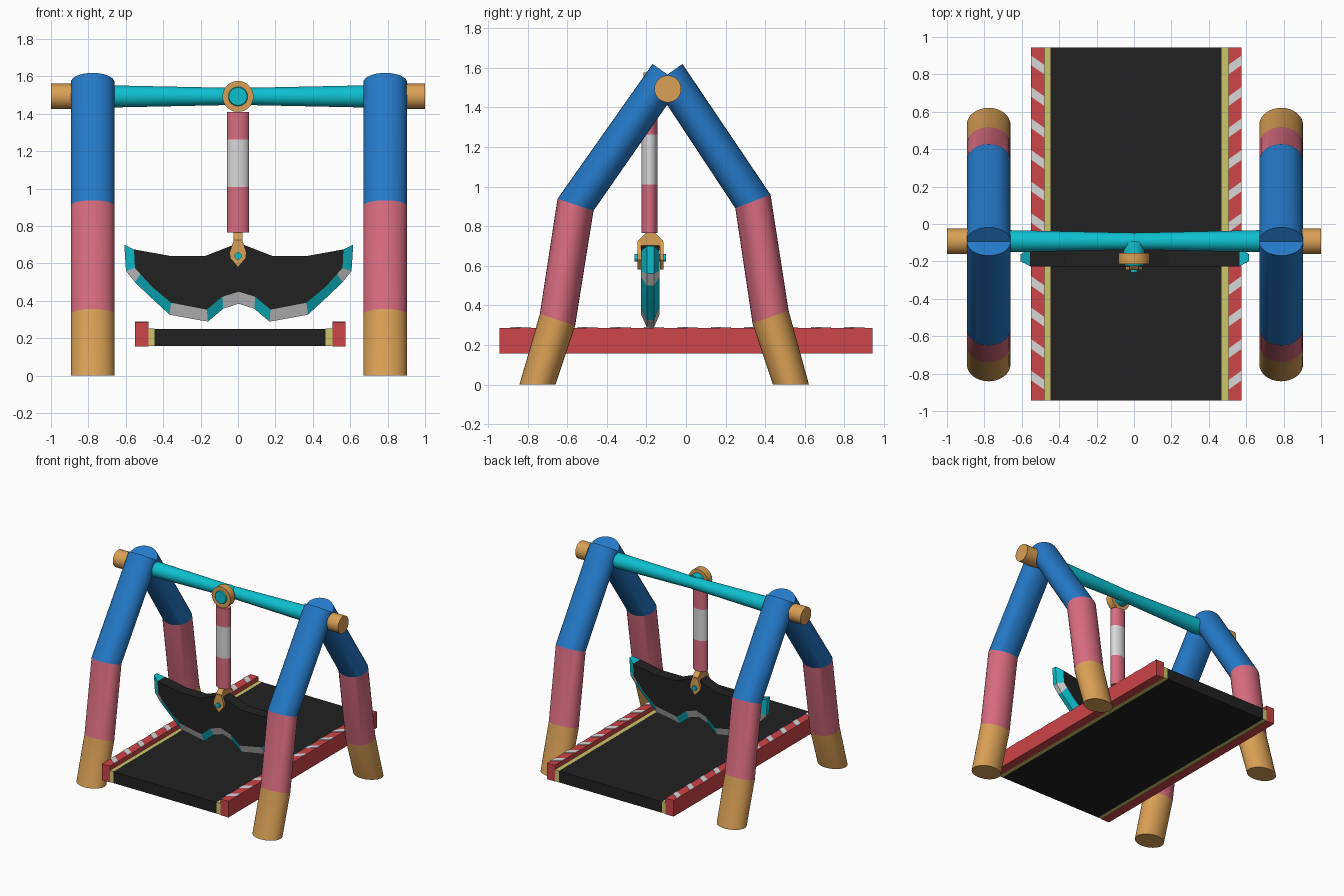
import bpy, bmesh, math
from mathutils import Vector as V

if "Cube" in bpy.data.objects:
    bpy.data.objects.remove(bpy.data.objects["Cube"])

def mat(name, *c):
    m = bpy.data.materials.new(name)
    m.diffuse_color = (*c, 1)
    m.use_nodes = True
    m.node_tree.nodes["Principled BSDF"].inputs["Base Color"].default_value = m.diffuse_color
    return m

BLUE = mat("blue", 0.018, 0.19, 0.57)
TEAL = mat("teal", 0.004, 0.53, 0.63)
PINK = mat("pink", 0.69, 0.15, 0.216)
GOLD = mat("gold", 0.70, 0.35, 0.09)
RED = mat("red", 0.61, 0.058, 0.067)
WHITE = mat("white", 0.68, 0.68, 0.68)
YELLOW = mat("yellow", 0.61, 0.56, 0.15)
BLACK = mat("black", 0.015, 0.015, 0.015)

def finish(name, bm, mats, smooth=False):
    bmesh.ops.recalc_face_normals(bm, faces=bm.faces)
    me = bpy.data.meshes.new(name)
    bm.to_mesh(me)
    bm.free()
    for m in mats:
        me.materials.append(m)
    ob = bpy.data.objects.new(name, me)
    bpy.context.collection.objects.link(ob)
    if smooth:
        bpy.ops.object.select_all(action='DESELECT')
        ob.select_set(True)
        bpy.context.view_layer.objects.active = ob
        bpy.ops.object.shade_smooth_by_angle(angle=math.radians(20))
    return ob

def loft(name, rings, mats, sides=32):
    """rings: (centre, half axis u, half axis v); mats: one material per segment"""
    bm = bmesh.new()
    used = list(dict.fromkeys(mats))
    loops = []
    for c, u, v in rings:
        loops.append([bm.verts.new(V(c) + V(u) * math.cos(a) + V(v) * math.sin(a))
                      for a in (2 * math.pi * i / sides for i in range(sides))])
    for k, m in enumerate(mats):
        for i in range(sides):
            j = (i + 1) % sides
            f = bm.faces.new((loops[k][i], loops[k][j], loops[k + 1][j], loops[k + 1][i]))
            f.material_index = used.index(m)
    bm.faces.new(loops[0]).material_index = used.index(mats[0])
    bm.faces.new(loops[-1]).material_index = used.index(mats[-1])
    return finish(name, bm, used, True)

def prism(name, pts, depth, m):
    """extrude a closed 3D outline along the depth vector"""
    bm = bmesh.new()
    a = [bm.verts.new(V(p)) for p in pts]
    b = [bm.verts.new(V(p) + V(depth)) for p in pts]
    bm.faces.new(a)
    bm.faces.new(b)
    for i in range(len(a)):
        j = (i + 1) % len(a)
        bm.faces.new((a[i], a[j], b[j], b[i]))
    return finish(name, bm, [m])

def box(name, x0, x1, y0, y1, z0, z1, m):
    return prism(name, [(x0, y0, z0), (x1, y0, z0), (x1, y1, z0), (x0, y1, z0)], (0, 0, z1 - z0), m)

# Bent legs: ring centre (y, z) and half width vector (y, z)
front = [(-0.75, 0, 0.091, 0), (-0.649, 0.327, 0.089, -0.03),
         (-0.558, 0.908, 0.091, -0.03), (-0.096, 1.568, 0.073, -0.051)]
back = [(0.53, 0, 0.091, 0), (0.427, 0.342, 0.091, 0.032),
        (0.338, 0.925, 0.089, 0.034), (-0.091, 1.568, 0.073, 0.051)]
for side, x in (("left", -0.777), ("right", 0.787)):
    for end, path in (("front", front), ("back", back)):
        loft(f"{end}_leg_{side}", [((x, y, z), (0.117, 0, 0), (0, dy, dz)) for y, z, dy, dz in path],
             [GOLD, PINK, BLUE])

# Tapered top beam with gold ends
BY, BZ = -0.092, 1.493
def beam_ring(x, r):
    return ((x, BY, BZ), (0, r, 0), (0, 0, r))
loft("top_beam", [beam_ring(-0.72, 0.06), beam_ring(0, 0.045), beam_ring(0.72, 0.06)], [TEAL, TEAL])
for s, side in ((-1, "left"), (1, "right")):
    loft(f"beam_end_{side}", [beam_ring(s * 0.72, 0.068), beam_ring(s, 0.068)], [GOLD])

# Hanger pin, ring and striped rod
def y_ring(y, z, r):
    return ((0, y, z), (r, 0, 0), (0, 0, r))
loft("hanger_pin", [y_ring(BY, BZ, 0.056), y_ring(-0.21, BZ, 0.054), y_ring(-0.225, BZ, 0.048)], [TEAL, TEAL])
loft("hanger_ring", [y_ring(-0.155, BZ, 0.083), y_ring(-0.215, BZ, 0.083)], [GOLD])
CY = -0.18
loft("swing_rod", [((0, CY - 0.004, z), (0.06, 0, 0), (0, 0.041, 0)) for z in (1.41, 1.262, 1.01, 0.765)],
     [PINK, WHITE, PINK])

# Clevis: yoke, two cheek plates and a pin
prism("clevis_yoke", [(-0.024, CY + y, z) for y, z in
      ((-0.02, 0.77), (0.02, 0.77), (0.064, 0.725), (0.064, 0.68), (-0.064, 0.68), (-0.064, 0.725))],
      (0.048, 0, 0), GOLD)
for s, side in ((-1, "front"), (1, "back")):
    prism(f"clevis_plate_{side}", [(x, CY + s * 0.048, z) for x, z in
          ((-0.024, 0.72), (0.024, 0.72), (0.045, 0.66), (0.043, 0.63), (0, 0.58), (-0.043, 0.63), (-0.045, 0.66))],
          (0, s * 0.018, 0), GOLD)
loft("clevis_pin", [y_ring(CY - 0.08, 0.64, 0.019), y_ring(CY + 0.08, 0.64, 0.019)], [TEAL], 16)

# Swinging blade: black body with a bevelled, banded cutting edge
outer = [(.612, .70), (.603, .56), (.555, .50), (.49, .437), (.37, .326), (.165, .289), (.083, .358), (0, .385)]
inner = [(.56, .675), (.555, .575), (.525, .543), (.465, .476), (.362, .39), (.17, .353), (.088, .422), (0, .449)]
top = [(.365, .64), (.18, .64), (0, .71)]
bands = [1, 2, 1, 1, 2, 1, 2]
def both(half):
    return half + [(-x, z) for x, z in reversed(half[:-1])]
outer, inner, top, bands = both(outer), both(inner), both(top)[::-1], bands + bands[::-1]
bm = bmesh.new()
def row(pts, y):
    return [bm.verts.new((x + 0.004, CY + y, z)) for x, z in pts]
fi, bi = row(inner, -0.046), row(inner, 0.046)
fo, bo = row(outer, -0.018), row(outer, 0.018)
ft, bt = row(top, -0.046), row(top, 0.046)
bm.faces.new(fi + ft)
bm.faces.new(bi + bt)
fe, be = [fi[-1]] + ft + [fi[0]], [bi[-1]] + bt + [bi[0]]
for i in range(len(fe) - 1):
    bm.faces.new((fe[i], fe[i + 1], be[i + 1], be[i]))
for i, b in enumerate(bands):
    for p, q in ((fi, fo), (fo, bo), (bo, bi)):
        bm.faces.new((p[i], p[i + 1], q[i + 1], q[i])).material_index = b
for i in (0, -1):
    bm.faces.new((fi[i], fo[i], bo[i], bi[i])).material_index = 1
bmesh.ops.triangulate(bm, faces=[f for f in bm.faces if len(f.verts) > 4])
finish("blade", bm, [BLACK, TEAL, WHITE])

# Walkway: black floor, yellow strips, red rails with slanted white stripes
L = 0.9425
box("walkway_floor", -0.447, 0.468, -L, L, 0.16, 0.25, BLACK)
for side, ys, rs, slant in (("left", (-0.479, -0.447), (-0.55, -0.479), -0.05),
                            ("right", (0.468, 0.505), (0.505, 0.575), 0.05)):
    box(f"edge_strip_{side}", *ys, -L, L, 0.16, 0.251, YELLOW)
    box(f"rail_{side}", *rs, -L, L, 0.157, 0.287, RED)
    for k in range(11):
        y = -0.835 + k * 0.1685
        a, b = y - slant / 2, y + slant / 2
        prism(f"rail_stripe_{side}_{k}", [(rs[0], a - 0.026, 0.286), (rs[1], b - 0.026, 0.286),
              (rs[1], b + 0.026, 0.286), (rs[0], a + 0.026, 0.286)], (0, 0, 0.004), WHITE)
